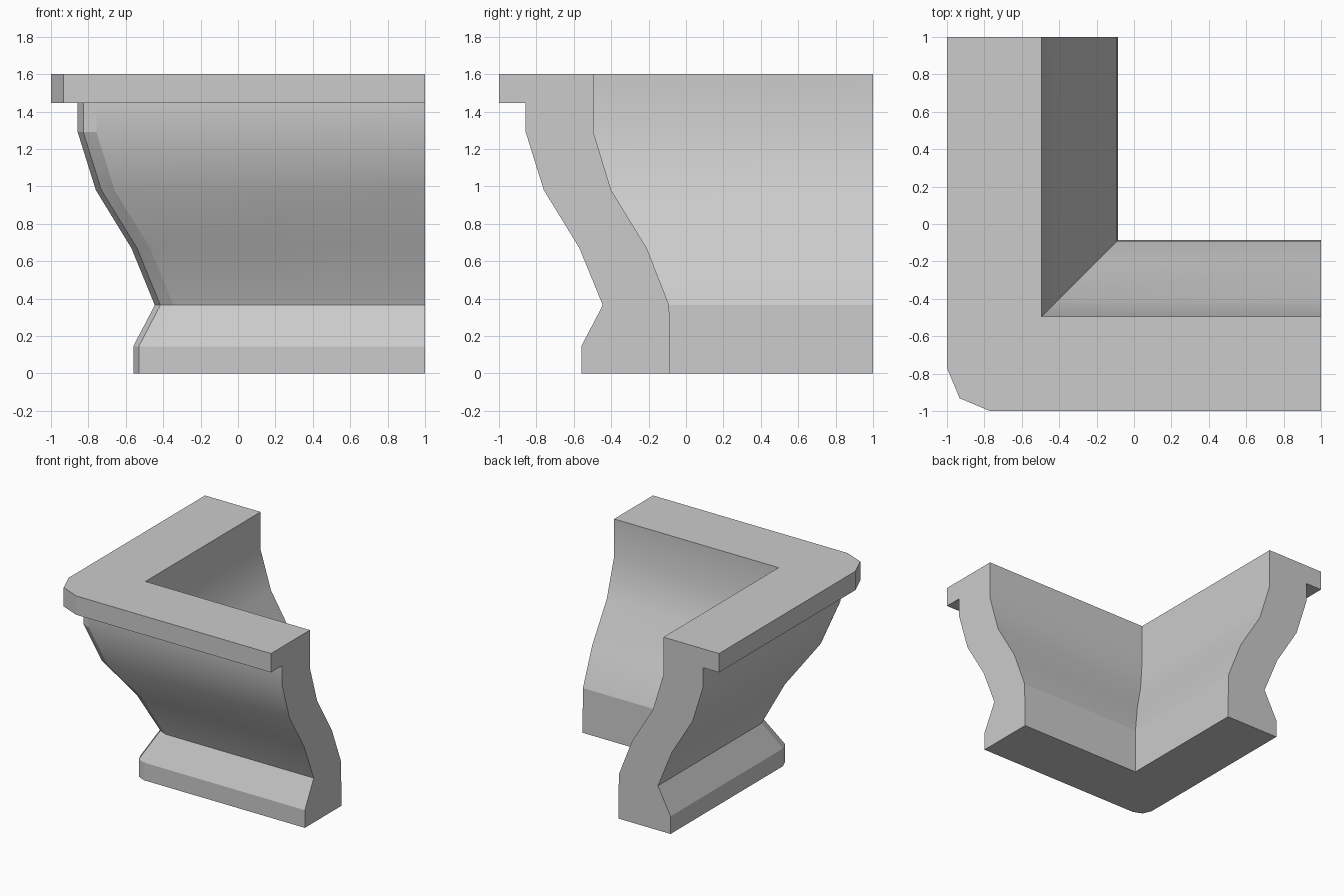
import bpy, bmesh, math

if "Cube" in bpy.data.objects:
    bpy.data.objects.remove(bpy.data.objects["Cube"])

# Cross-section: (outward offset, height, corner chamfer length, chamfer midpoint inset)
outer = [
    (0.56, 0.0, 0.10, 0.03), (0.56, 0.145, 0.10, 0.03),
    (0.445, 0.365, 0.10, 0.03), (0.57, 0.67, 0.10, 0.03),
    (0.76, 0.98, 0.10, 0.03), (0.857, 1.29, 0.10, 0.03),
    (0.857, 1.445, 0.10, 0.03),
    (1.0, 1.445, 0.23, 0.068), (1.0, 1.6, 0.23, 0.068),
]
inner = [
    (0.495, 1.6, 0, 0), (0.495, 1.29, 0, 0), (0.40, 0.98, 0, 0),
    (0.21, 0.67, 0, 0), (0.09, 0.365, 0, 0), (0.085, 0.0, 0, 0),
]


def corner_path(bm, d, z, c, m):
    """One line of the moulding running along both arms around the corner."""
    pts = [(-d, 1), (-d, c - d), (m - d, m - d), (c - d, -d), (1, -d)]
    return [bm.verts.new((x, y, z)) for x, y in pts]


# Corner cornice swept around the L
bm = bmesh.new()
paths = [corner_path(bm, *p) for p in outer + inner]
for i, a in enumerate(paths):
    b = paths[(i + 1) % len(paths)]
    for k in range(4):
        bm.faces.new((a[k], a[k + 1], b[k + 1], b[k]))

# End caps of both arms
bm.faces.new([p[0] for p in paths])
bm.faces.new([p[-1] for p in reversed(paths)])

# Close the mitred inner corner
bmesh.ops.remove_doubles(bm, verts=bm.verts, dist=0.0005)
bmesh.ops.recalc_face_normals(bm, faces=bm.faces)

mesh = bpy.data.meshes.new("corner_cornice")
bm.to_mesh(mesh)
bm.free()
cornice = bpy.data.objects.new("corner_cornice", mesh)
bpy.context.collection.objects.link(cornice)

# Smooth only the gentle curve, keep the ledges crisp
bpy.context.view_layer.objects.active = cornice
cornice.select_set(True)
bpy.ops.object.shade_smooth_by_angle(angle=math.radians(20))
